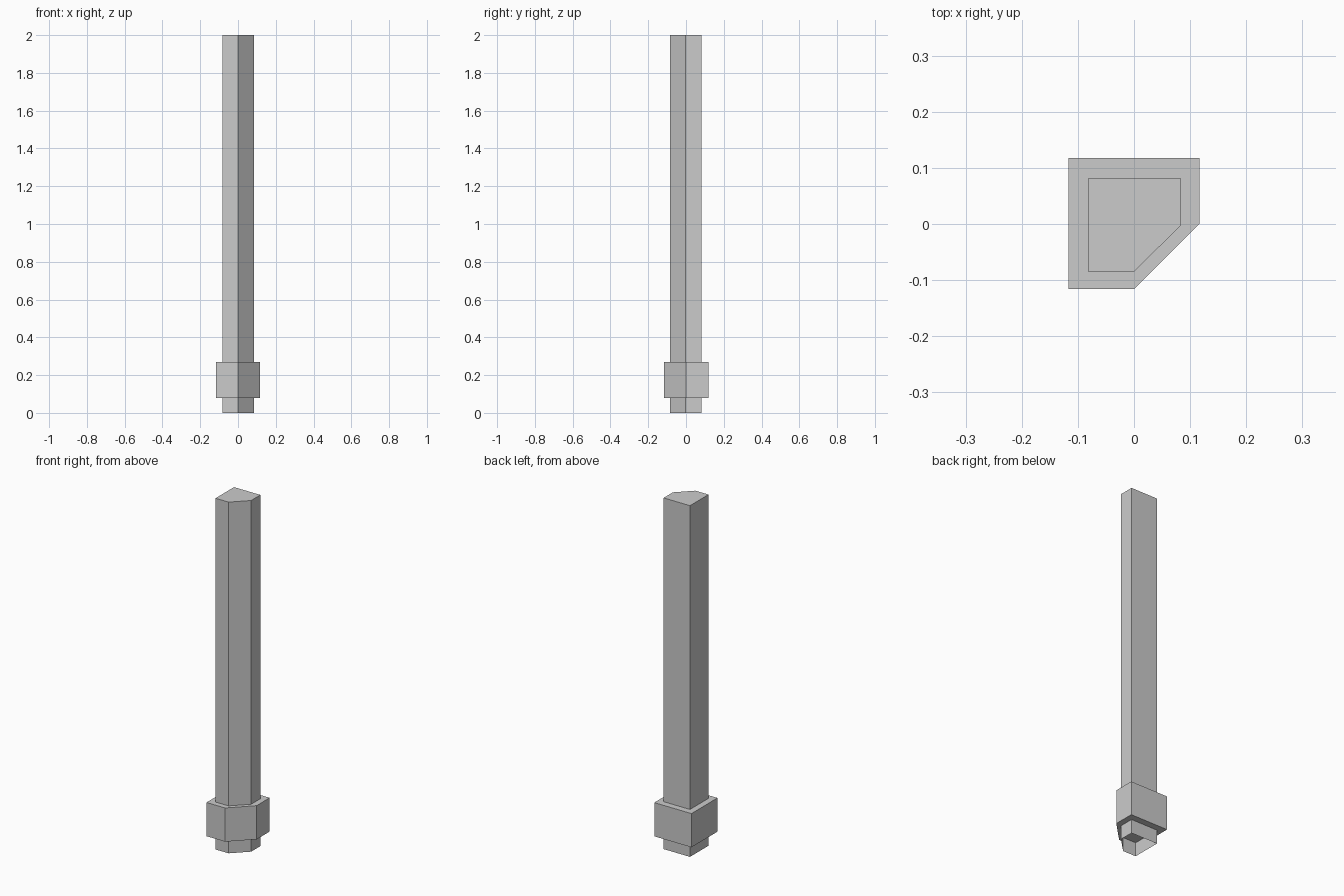
import bpy, bmesh

if "Cube" in bpy.data.objects:
    bpy.data.objects.remove(bpy.data.objects["Cube"])


def prism(name, profile, z0, z1, bottom=True):
    """Extrude a flat outline from z0 to z1; the bottom can be left open."""
    bm = bmesh.new()
    base = bm.faces.new([bm.verts.new((x, y, z0)) for x, y in profile])
    top = bmesh.ops.extrude_face_region(bm, geom=[base], use_keep_orig=True)["geom"]
    bmesh.ops.translate(bm, vec=(0, 0, z1 - z0),
                        verts=[g for g in top if isinstance(g, bmesh.types.BMVert)])
    bmesh.ops.recalc_face_normals(bm, faces=bm.faces)
    if not bottom:
        bmesh.ops.delete(bm, geom=[base], context='FACES_ONLY')
    mesh = bpy.data.meshes.new(name)
    bm.to_mesh(mesh)
    bm.free()
    obj = bpy.data.objects.new(name, mesh)
    bpy.context.collection.objects.link(obj)
    return obj


def cut_square(x0, x1, y0, y1, cx, cy):
    """Square outline with its front right corner cut off."""
    return [(x0, y0), (cx, y0), (x1, cy), (x1, y1), (x0, y1)]


# Tall post, hollow underneath
prism("post", cut_square(-0.082, 0.084, -0.085, 0.081, 0.0, -0.002), 0.0, 2.0, bottom=False)

# Solid collar near the foot, which closes the hollow
prism("collar", cut_square(-0.117, 0.117, -0.116, 0.118, 0.0, 0.001), 0.078, 0.27)
